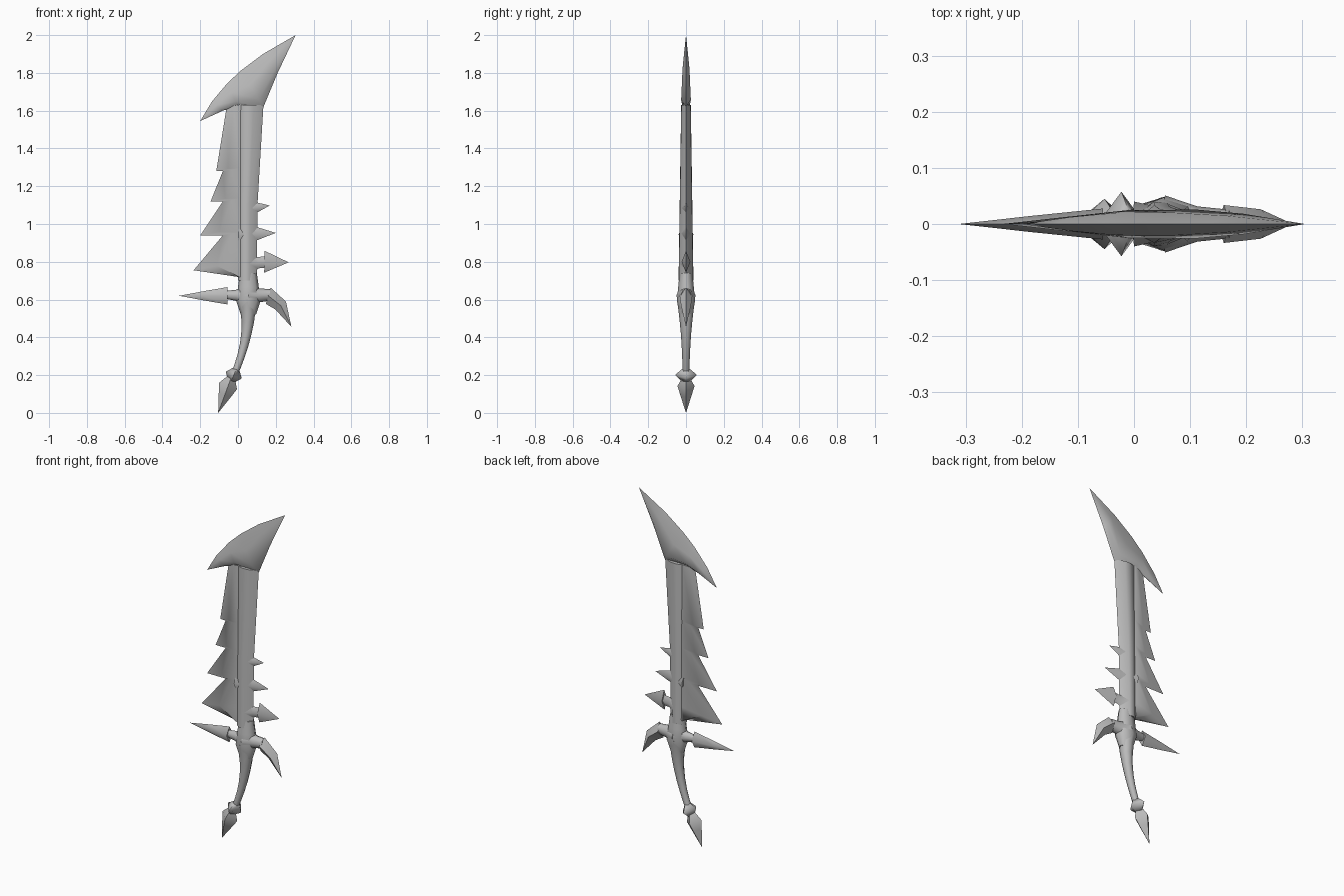
import bpy, bmesh, math
from mathutils import Vector

cube = bpy.data.objects.get("Cube")
if cube:
    bpy.data.objects.remove(cube)

steel = bpy.data.materials.new("grey steel")
steel.use_nodes = True
grey = (0.5, 0.5, 0.5, 1)
steel.diffuse_color = grey
steel.node_tree.nodes["Principled BSDF"].inputs["Base Color"].default_value = grey


def point(x, z, y=0):
    return Vector((x, y, z))


def bezier(start, bend, end, u):
    """Point on a quadratic curve."""
    return start.lerp(bend, u).lerp(bend.lerp(end, u), u)


def loft(name, rings):
    """Skin a list of equal-length rings, cap the ends and shade the result."""
    bm = bmesh.new()
    loops = [[bm.verts.new(p) for p in ring] for ring in rings]
    for a, b in zip(loops, loops[1:]):
        for i in range(len(a)):
            bm.faces.new((a[i - 1], a[i], b[i], b[i - 1]))
    bm.faces.new(loops[0])
    bm.faces.new(loops[-1])
    bmesh.ops.remove_doubles(bm, verts=bm.verts, dist=0.0005)
    bmesh.ops.recalc_face_normals(bm, faces=bm.faces)
    mesh = bpy.data.meshes.new(name)
    bm.to_mesh(mesh)
    bm.free()
    mesh.materials.append(steel)
    obj = bpy.data.objects.new(name, mesh)
    bpy.context.collection.objects.link(obj)
    bpy.ops.object.select_all(action='DESELECT')
    obj.select_set(True)
    bpy.context.view_layer.objects.active = obj
    bpy.ops.object.shade_smooth_by_angle(angle=math.radians(65))


def bevelled(name, rows):
    """Loft rows of front points that run edge to edge, mirrored to the back."""
    mirror = Vector((1, -1, 1))
    loft(name, [row + [p * mirror for p in reversed(row[1:-1])] for row in rows])


def limb(name, start, end, widths, bend=None, flatness=0.6, sides=4):
    """Elliptical tube whose half widths are spread evenly along a curve."""
    start, end = point(*start), point(*end)
    middle = point(*bend) if bend else start.lerp(end, 0.5)
    rings = []
    for i, width in enumerate(widths):
        u = i / (len(widths) - 1)
        centre = bezier(start, middle, end, u)
        along = start.lerp(middle, u) - middle.lerp(end, u)
        across = along.cross(Vector((0, 1, 0))).normalized() * width
        depth = Vector((0, width * flatness, 0))
        angles = [math.tau * k / sides for k in range(sides)]
        rings.append([centre + across * math.cos(a) + depth * math.sin(a) for a in angles])
    loft(name, rings)


def thickness(z):
    """Half thickness of the weapon, thinning towards the top."""
    return 0.05 - 0.015 * z


# Blade core: sharp right edge that flares upwards, rounded left side
core = []
for z in (0.7, 1.1, 1.63):
    edge = point(0.1 + 0.06 * max(0, z - 1.05), z)
    profile = [(0, 0), (0.1, 0.6), (0.35, 1), (0.6, 0.95), (1, 0)]
    core.append([point(edge.x * across, z, -thickness(z) * depth) for across, depth in profile])
bevelled("blade_core", core)

# Swept hooked head between a curved upper edge and an angular lower edge
tip, hook = point(0.305, 2), point(-0.2, 1.545)
lower_edge = {0: tip, 0.25: point(0.21, 1.8), 0.45: point(0.135, 1.62),
              0.6: point(0, 1.625), 0.8: point(-0.08, 1.6), 1: hook}
head = []
for u, low in lower_edge.items():
    high = bezier(tip, point(-0.07, 1.81), hook, u)
    swell = point(0, 0, -0.026 * math.sin(math.pi * u))
    head.append([low, low.lerp(high, 0.2) + swell, low.lerp(high, 0.6) + swell * 0.8, high])
bevelled("blade_head", head)

# Serrated left fin: each tooth slopes out to its tip, then cuts straight back
outline = [point(-0.06, 1.62)]
for x, z in [(-0.115, 1.28), (-0.145, 1.12), (-0.2, 0.94), (-0.235, 0.755)]:
    outline += [point(x, z), point(-0.08, z)]
outline[-1] = point(0, 0.72)
fin = []
for p in outline:
    root = point(0.01, p.z - p.x * 0.2, -thickness(p.z) * 0.7)
    fin.append([p, p.lerp(root, 0.5), root, point(0.05, root.z)])
bevelled("serrated_fin", fin)

# Spikes on the right edge
limb("upper_right_spike", (0.04, 1.08), (0.168, 1.098), (0.05, 0.025, 0))
limb("middle_right_spike", (0, 0.945), (0.2, 0.953), (0.08, 0.035, 0), flatness=0.5)
limb("lower_right_arm", (0.06, 0.79), (0.15, 0.8), (0.06, 0.03, 0.03))
limb("lower_right_spike", (0.14, 0.8), (0.268, 0.797), (0.058, 0), flatness=0.4)

# Guard: central block with a straight left spike and a drooping right spike
heart = (0.055, 0.62)
limb("guard_block", (0.055, 0.74), (0.055, 0.52), (0.045, 0.055, 0.065, 0.04),
     flatness=0.75, sides=8)
limb("guard_left_arm", heart, (-0.07, 0.625), (0.06, 0.03, 0.02), flatness=0.8, sides=8)
limb("guard_left_spike", (-0.055, 0.62), (-0.312, 0.62), (0.046, 0.024, 0))
limb("guard_right_arm", heart, (0.17, 0.625), (0.06, 0.037, 0.03), flatness=0.85, sides=8)
limb("guard_right_spike", (0.16, 0.62), (0.283, 0.455), (0.045, 0.035, 0),
     bend=(0.23, 0.6), flatness=0.75)

# Curved grip, flaring into the guard
flare = [0.018 + 0.03 * (1 - k / 7) ** 2 for k in range(8)]
limb("grip", (0.05, 0.6), (-0.03, 0.18), flare, bend=(0.07, 0.4), flatness=1, sides=8)

# Pommel: pointed collar and a spearhead
limb("pommel_collar", (-0.01, 0.23), (-0.035, 0.17), (0.02, 0.046, 0.02), flatness=1.25)
limb("pommel_spike", (-0.035, 0.19), (-0.105, 0), (0.02, 0.05, 0.034, 0.017, 0), flatness=0.9)
